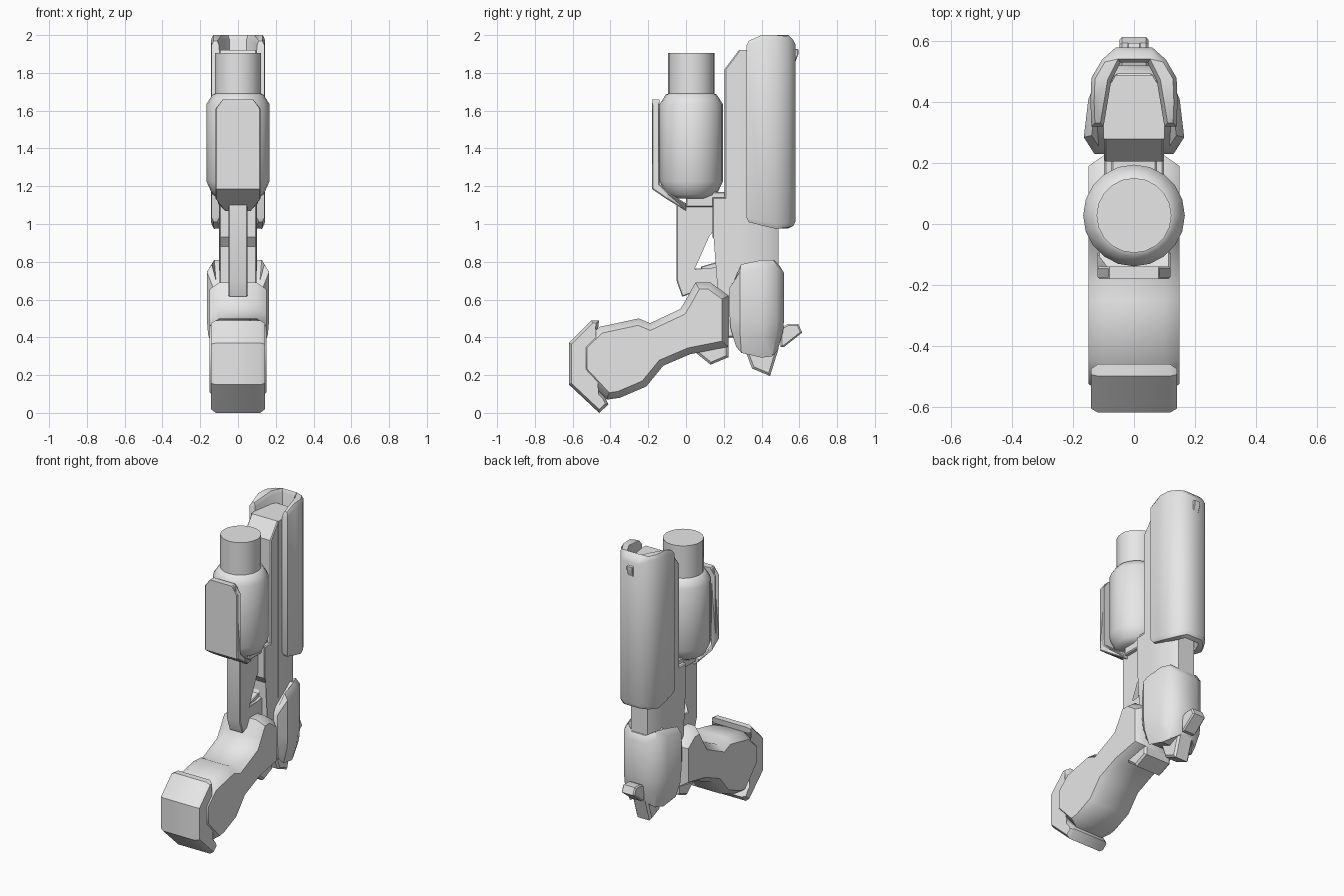
import bpy, bmesh, math
from mathutils import Vector

if "Cube" in bpy.data.objects:
    bpy.data.objects.remove(bpy.data.objects["Cube"])

grey = bpy.data.materials.new("plain grey")
grey.diffuse_color = (0.8, 0.8, 0.8, 1)
grey.use_nodes = True
grey.node_tree.nodes["Principled BSDF"].inputs["Base Color"].default_value = grey.diffuse_color


def lerp(table):
    """Piecewise linear function through sorted (key, value) pairs."""
    def f(t):
        if t <= table[0][0]:
            return table[0][1]
        for (a, u), (b, v) in zip(table, table[1:]):
            if t <= b:
                return u + (v - u) * (t - a) / (b - a)
        return table[-1][1]
    return f


def inset(pts, d):
    """Move a closed outline inwards by d with mitred corners."""
    n = len(pts)
    area = sum(pts[i - 1][0] * pts[i][1] - pts[i][0] * pts[i - 1][1] for i in range(n))
    s = 1 if area > 0 else -1
    out = []
    for i in range(n):
        p, a, b = Vector(pts[i]), Vector(pts[i - 1]), Vector(pts[(i + 1) % n])
        e, f = (p - a).normalized(), (b - p).normalized()
        m = Vector((-e.y - f.y, e.x + f.x)) * s
        m = m / max(0.6, m.length_squared / 2)
        out.append(tuple(p + m * d))
    return out


def skin(name, rings, angle=30):
    """Bridge equal rings of points and cap both ends."""
    bm = bmesh.new()
    loops = [[bm.verts.new(p) for p in r] for r in rings]
    n = len(rings[0])
    for a, b in zip(loops, loops[1:]):
        for i in range(n):
            j = (i + 1) % n
            bm.faces.new((a[i], a[j], b[j], b[i]))
    caps = [bm.faces.new(loops[0]), bm.faces.new(loops[-1])]
    bmesh.ops.triangulate(bm, faces=caps)
    bmesh.ops.recalc_face_normals(bm, faces=bm.faces)
    me = bpy.data.meshes.new(name)
    bm.to_mesh(me)
    bm.free()
    me.materials.append(grey)
    ob = bpy.data.objects.new(name, me)
    bpy.context.collection.objects.link(ob)
    bpy.ops.object.select_all(action='DESELECT')
    ob.select_set(True)
    bpy.context.view_layer.objects.active = ob
    bpy.ops.object.shade_smooth_by_angle(angle=math.radians(angle))
    return ob


def slab(name, prof, w, ch=0.01, depth=None, taper=None, angle=30):
    """Side profile (y, z) extruded to +-w in x with chamfered rims."""
    depth = ch if depth is None else depth
    taper = taper or (lambda z: 1)
    small = inset(prof, ch)
    rings = []
    for x, ps in ((-w, small), (depth - w, prof), (w - depth, prof), (w, small)):
        rings.append([(x * taper(q[1]), p[0], p[1]) for p, q in zip(ps, prof)])
    return skin(name, rings, angle)


def tower(name, half, rings, angle=35):
    """Mirrored plan outline (x, y) raised through (z function, inset) rings."""
    plan = half + [(-x, y) for x, y in reversed(half)]
    return skin(name, [[(p[0], p[1], zf(q[1])) for p, q in
                        zip(inset(plan, d) if d else plan, plan)]
                       for zf, d in rings], angle)


def shift(f, dz):
    return lambda y: f(y) + dz


# Barrel shroud: channel section open towards the front rail
top = lerp([(0.32, 1.97), (0.37, 2.0), (0.53, 2.0), (0.58, 1.975)])
bottom = lerp([(0.32, 1.01), (0.5, 0.97), (0.58, 0.99)])
tower("barrel_shroud",
      [(0.045, 0.53), (0.075, 0.47), (0.10, 0.32), (0.14, 0.32), (0.143, 0.40),
       (0.14, 0.48), (0.105, 0.54), (0.06, 0.58)][::-1],
      [(bottom, 0.012), (shift(bottom, 0.025), 0), (shift(top, -0.025), 0), (top, 0.012)])

# Inner barrel filling the channel
tower("inner_barrel", [(0.10, 0.28), (0.10, 0.42), (0.06, 0.49)],
      [(lambda y: 0.75, 0), (lambda y: 1.92, 0)])

# Front rail
slab("front_rail", [(0.205, 1.82), (0.28, 1.92), (0.37, 1.92), (0.37, 0.4), (0.18, 0.4),
                    (0.18, 0.88), (0.14, 0.93), (0.14, 1.14), (0.205, 1.14)], 0.098, 0.006)

# Rear housing with tapered foot
h_top = lerp([(0.23, 0.70), (0.30, 0.81), (0.49, 0.81), (0.52, 0.78)])
h_bot = lerp([(0.23, 0.35), (0.34, 0.285), (0.48, 0.30), (0.52, 0.33)])
tower("rear_housing",
      [(0.06, 0.52), (0.12, 0.48), (0.15, 0.41), (0.165, 0.285), (0.13, 0.23)],
      [(h_bot, 0.035), (shift(h_bot, 0.10), 0.006), (shift(h_bot, 0.18), 0),
       (shift(h_top, -0.04), 0), (h_top, 0.025)])

# Foot spur and rear hook
slab("foot_spur", [(0.31, 0.34), (0.35, 0.235), (0.445, 0.195), (0.49, 0.34)], 0.055, 0.012)
slab("rear_hook", [(0.50, 0.45), (0.54, 0.47), (0.595, 0.47), (0.615, 0.425),
                   (0.52, 0.35), (0.50, 0.35)], 0.047, 0.008)

# Sight near the muzzle
slab("sight", [(0.56, 1.93), (0.595, 1.925), (0.595, 1.90), (0.58, 1.86), (0.56, 1.86)],
     0.022, 0.004)

# Grip
slab("grip", [(-0.56, 0.36), (-0.46, 0.455), (-0.25, 0.50), (-0.19, 0.475), (-0.03, 0.55),
              (0.0, 0.60), (0.05, 0.69), (0.13, 0.69), (0.225, 0.62), (0.225, 0.35),
              (0.17, 0.34), (0.02, 0.31), (-0.12, 0.25), (-0.21, 0.14), (-0.35, 0.08),
              (-0.42, 0.07), (-0.56, 0.22)], 0.15, 0.035, 0.05, angle=40)
slab("grip_catch", [(0.05, 0.32), (0.13, 0.255), (0.225, 0.295), (0.225, 0.38),
                    (0.10, 0.38)], 0.10, 0.012)

# Wrapped butt cap
slab("butt_cap", [(-0.46, 0.49), (-0.50, 0.49), (-0.62, 0.37), (-0.62, 0.15), (-0.46, 0.0),
                  (-0.41, 0.045), (-0.43, 0.085), (-0.555, 0.21), (-0.555, 0.355),
                  (-0.465, 0.45)], 0.142, 0.014, 0.025)

# Trigger guard and trigger
slab("trigger_guard", [(0.20, 1.10), (-0.05, 1.10), (-0.05, 0.70), (-0.02, 0.615),
                       (0.05, 0.64), (0.20, 0.66), (0.20, 0.78), (0.14, 0.765),
                       (0.05, 0.765), (-0.01, 0.79), (-0.01, 0.985), (0.02, 1.01),
                       (0.20, 1.01)], 0.05, 0.005)
slab("trigger", [(0.20, 0.86), (0.17, 0.80), (0.08, 0.775), (0.08, 0.755), (0.20, 0.755)],
     0.03, 0.004)

# Bracket under the canister
slab("canister_bracket", [(0.0, 1.09), (0.0, 1.17), (0.21, 1.17), (0.21, 1.12),
                          (0.14, 1.09)], 0.075, 0.006)

# Canister with narrower cap
sides = 20
skin("canister", [[(r * math.cos(math.tau * i / sides), 0.028 + r * math.sin(math.tau * i / sides), z)
                   for i in range(sides)]
                  for r, z in ((0.10, 1.135), (0.135, 1.155), (0.167, 1.225), (0.167, 1.635),
                               (0.135, 1.685), (0.123, 1.69), (0.123, 1.905))], 45)

# Bent front plate with cropped corners
slab("canister_plate", [(-0.18, 1.66), (-0.14, 1.66), (-0.14, 1.61), (-0.14, 1.21),
                        (-0.10, 1.17), (0.0, 1.11), (0.0, 1.07), (-0.10, 1.13),
                        (-0.18, 1.185), (-0.18, 1.61)], 0.12, 0.006,
     taper=lerp([(1.07, 0.6), (1.13, 1), (1.61, 1), (1.66, 0.7)]))
